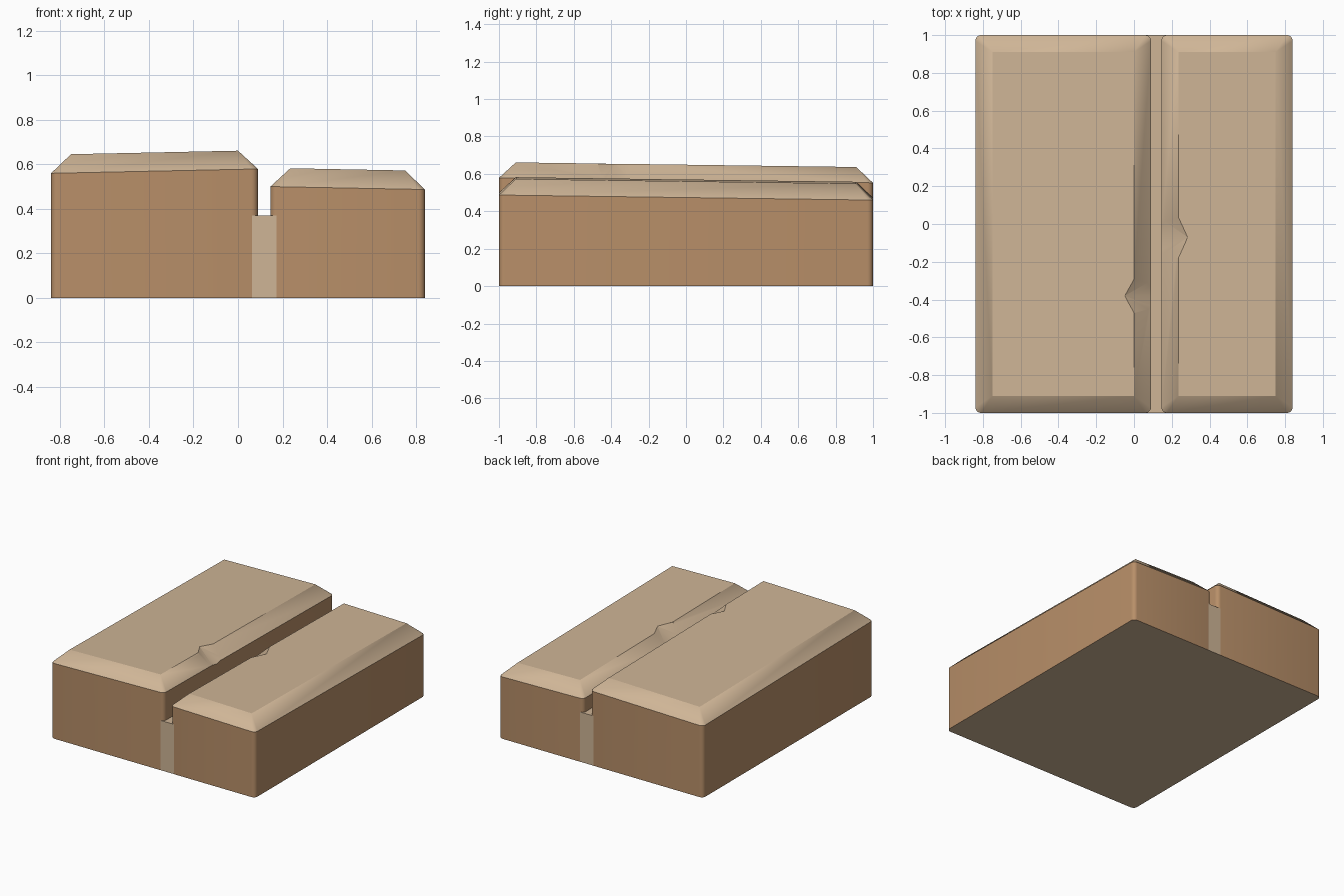
import bpy, bmesh, math

if "Cube" in bpy.data.objects:
    bpy.data.objects.remove(bpy.data.objects["Cube"])


def material(name, rgb):
    m = bpy.data.materials.new(name)
    m.diffuse_color = (*rgb, 1)
    m.use_nodes = True
    m.node_tree.nodes["Principled BSDF"].inputs["Base Color"].default_value = m.diffuse_color
    return m


TAN = material("pale sandstone", (0.62, 0.46, 0.305))
BROWN = material("brown stone sides", (0.48, 0.275, 0.14))


def add_object(name, bm, mats):
    bmesh.ops.recalc_face_normals(bm, faces=bm.faces)
    me = bpy.data.meshes.new(name)
    bm.to_mesh(me)
    bm.free()
    for m in mats:
        me.materials.append(m)
    ob = bpy.data.objects.new(name, me)
    bpy.context.collection.objects.link(ob)
    return ob


def outline(x0, x1, y0, y1, r, seg=5):
    """Rounded rectangle, counter-clockwise; r = 0 collapses each corner."""
    pts = []
    corners = ((x1, y1, -1, -1), (x0, y1, 1, -1), (x0, y0, 1, 1), (x1, y0, -1, 1))
    for k, (cx, cy, sx, sy) in enumerate(corners):
        for i in range(seg + 1):
            a = math.pi / 2 * (k + i / seg)
            pts.append((cx + sx * r + r * math.cos(a), cy + sy * r + r * math.sin(a)))
    return pts


def chip_cutter(edge_x, side, y, half, height, bevel):
    """Convex wedge that bites a V-shaped chip out of a bevelled top edge."""
    bm = bmesh.new()
    low = height(edge_x, y)
    rim = edge_x - side * 0.09
    tip = edge_x - side * 0.14
    out = edge_x + side * 0.02
    top = height(rim, y) + bevel
    pts = [(tip, y, top), (tip, y, top + 0.08), (edge_x, y, low - 0.01), (out, y, low - 0.02)]
    for s in (-1, 1):
        yy = y + s * half
        pts += [(rim, yy, top), (rim, yy, top + 0.08),
                (out, yy, low - 0.005), (out, yy, top + 0.08)]
    for p in pts:
        bm.verts.new(p)
    res = bmesh.ops.convex_hull(bm, input=bm.verts)
    loose = [v for v in bm.verts if not v.link_faces]
    bmesh.ops.delete(bm, geom=loose, context='VERTS')
    return add_object("chip_cutter", bm, [TAN])


def slab(name, x0, x1, z_mid, slope_x, chip_side, chip_y, chip_half):
    bevel, inset = 0.085, 0.09
    xm = (x0 + x1) / 2

    def height(x, y):
        return z_mid + slope_x * (x - xm) - 0.0135 * y

    # stacked outlines: foot, shoulder, bevelled top
    base = outline(x0, x1, -1, 1, 0.03)
    inner = outline(x0 + inset, x1 - inset, -1 + inset, 1 - inset, 0)
    rings = [[(x, y, 0) for x, y in base],
             [(x, y, height(x, y)) for x, y in base],
             [(x, y, height(x, y) + bevel) for x, y in inner]]
    bm = bmesh.new()
    rows = [[bm.verts.new(p) for p in ring] for ring in rings]
    n = len(base)
    for lo, hi in zip(rows, rows[1:]):
        for i in range(n):
            j = (i + 1) % n
            bm.faces.new((lo[i], lo[j], hi[j], hi[i]))
    bm.faces.new(rows[0][::-1])
    bm.faces.new(rows[2])
    bmesh.ops.remove_doubles(bm, verts=bm.verts, dist=1e-5)
    bm.normal_update()
    for f in bm.faces:
        f.material_index = 1 if abs(f.normal.z) < 0.2 else 0
    ob = add_object(name, bm, [TAN, BROWN])

    # chipped edge facing the joint
    edge = x1 if chip_side > 0 else x0
    cutter = chip_cutter(edge, chip_side, chip_y, chip_half, height, bevel)
    cutter.hide_render = True
    mod = ob.modifiers.new("chip", 'BOOLEAN')
    mod.operation = 'DIFFERENCE'
    mod.solver = 'EXACT'
    mod.object = cutter
    bpy.ops.object.select_all(action='DESELECT')
    bpy.context.view_layer.objects.active = ob
    ob.select_set(True)
    bpy.ops.object.modifier_apply(modifier="chip")
    bpy.data.objects.remove(cutter)
    bpy.ops.object.shade_smooth_by_angle(angle=math.radians(25))


# two stone slabs with gently sloping tops
slab("wide_slab", -0.84, 0.09, 0.556, 0.021, 1, -0.38, 0.09)
slab("narrow_slab", 0.145, 0.84, 0.48, -0.019, -1, -0.07, 0.11)

# mortar bed, seen in the joint between the slabs
bm = bmesh.new()
bmesh.ops.create_cube(bm, size=1)
for v in bm.verts:
    v.co = (v.co.x * 1.6, v.co.y * 1.999, (v.co.z + 0.5) * 0.37)
add_object("mortar_bed", bm, [TAN])
